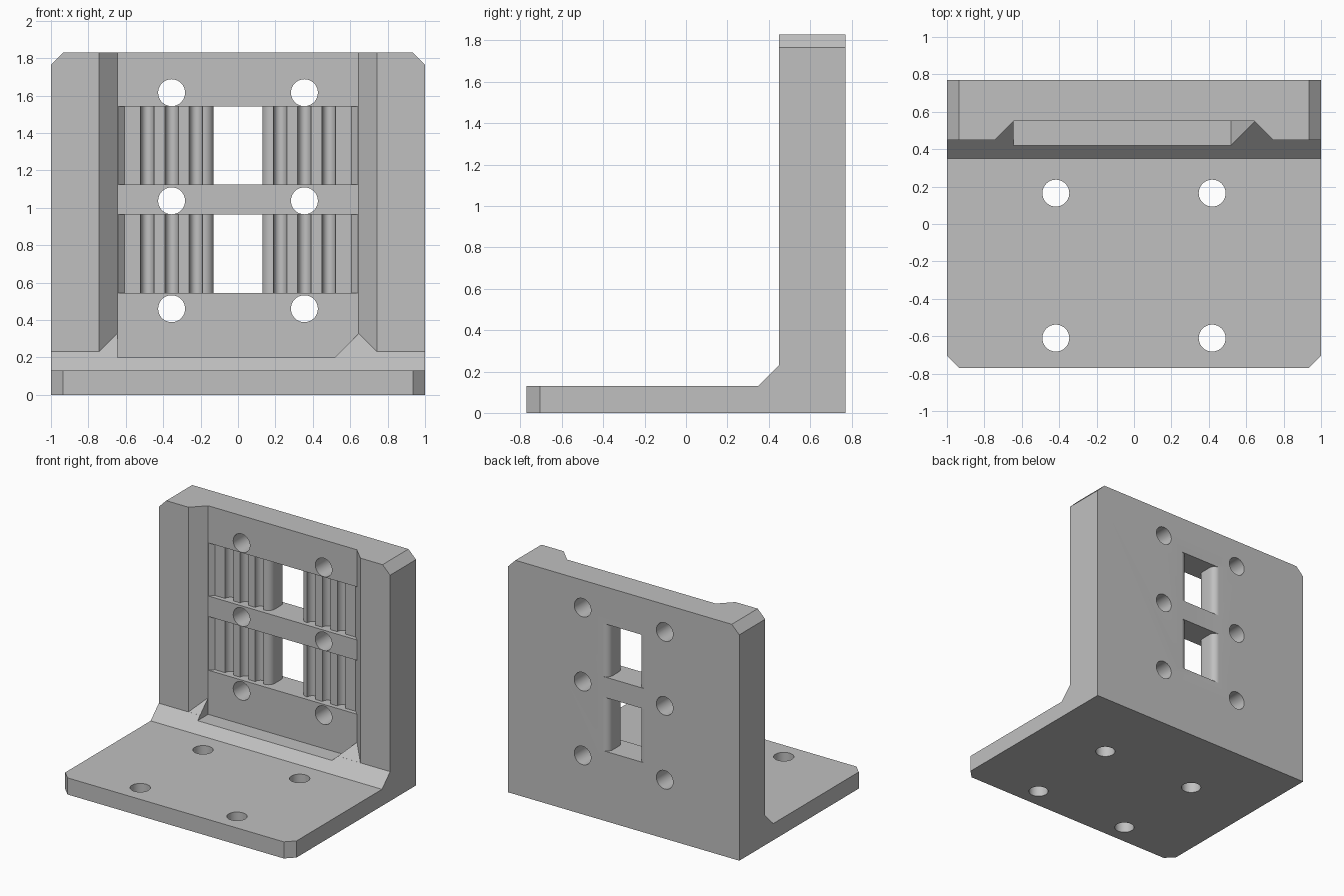
import bpy, bmesh
from math import sin, cos, pi
from mathutils import Vector

old = bpy.data.objects.get("Cube")
if old:
    bpy.data.objects.remove(old, do_unlink=True)

grey = bpy.data.materials.new("plain grey")
grey.use_nodes = True
colour = (0.53, 0.53, 0.53, 1)
grey.diffuse_color = colour
grey.node_tree.nodes["Principled BSDF"].inputs["Base Color"].default_value = colour


def prism(name, points, axis, low, high):
    """Extrude a 2D profile along an axis; the profile uses the other two axes in order."""
    bm = bmesh.new()

    def place(p, d):
        c = list(p)
        c.insert("xyz".index(axis), d)
        return Vector(c)

    face = bm.faces.new([bm.verts.new(place(p, low)) for p in points])
    moved = bmesh.ops.extrude_face_region(bm, geom=[face])["geom"]
    shift = place((0, 0), high - low)
    bmesh.ops.translate(bm, vec=shift, verts=[v for v in moved if isinstance(v, bmesh.types.BMVert)])
    bmesh.ops.recalc_face_normals(bm, faces=bm.faces)
    mesh = bpy.data.meshes.new(name)
    bm.to_mesh(mesh)
    bm.free()
    mesh.materials.append(grey)
    obj = bpy.data.objects.new(name, mesh)
    bpy.context.collection.objects.link(obj)
    return obj


def cut(target, cutter):
    cutter.hide_render = True
    mod = target.modifiers.new("cut", "BOOLEAN")
    mod.operation = "DIFFERENCE"
    mod.solver = "EXACT"
    mod.object = cutter
    bpy.context.view_layer.objects.active = target
    bpy.ops.object.modifier_apply(modifier=mod.name)
    bpy.data.objects.remove(cutter, do_unlink=True)


def circle(x, y, r=0.072, n=40):
    return [(x + r * cos(2 * pi * i / n), y + r * sin(2 * pi * i / n)) for i in range(n)]


def mirrored(half):
    return half + [(-x, y) for x, y in reversed(half)]


# L-shaped body with a sloped inner corner
BACK, WALL, TOP, BASE = 0.77, 0.45, 1.83, 0.13
bracket = prism("angle_bracket", [(-BACK, 0), (BACK, 0), (BACK, TOP), (WALL, TOP),
                                  (WALL, 0.23), (WALL - 0.1, BASE), (-BACK, BASE)], "x", -1, 1)

# Clipped corners on the base front and the wall top
bm = bmesh.new()
bm.from_mesh(bracket.data)
corners = []
for e in bm.edges:
    a, b = (v.co for v in e.verts)
    if abs(a.x - b.x) > 0.01:
        continue
    if max(a.y, b.y) < -0.7 or min(a.z, b.z) > 1.8:
        corners.append(e)
bmesh.ops.bevel(bm, geom=corners, offset=0.065, offset_type="OFFSET", segments=1, affect="EDGES")
bm.to_mesh(bracket.data)
bm.free()

# Wide channel with slanted sides, its foot following the corner slope
FLOOR, HALF = 0.55, 0.643
channel = prism("channel_cutter", mirrored([(HALF + 0.102, WALL - 0.002), (HALF, FLOOR)]), "z", 0, 2)
for v in channel.data.vertices:
    if v.co.z < 1:
        v.co.z = v.co.y - 0.2195
cut(bracket, channel)

# Flat seat cut through the slope, with one slanted end
cut(bracket, prism("seat_cutter", [(-HALF, 0.2), (0.518, 0.2), (HALF, 0.325), (HALF, 2), (-HALF, 2)],
                   "y", 0.3, FLOOR + 0.0005))

# Toothed belt pockets with a round-edged window
DEEP = 0.585
pocket = [(HALF, 0.5), (HALF, FLOOR), (0.608, DEEP)]
for c in (0.485, 0.355, 0.225):
    pocket += [(c + 0.036 * cos(pi * i / 12), DEEP + 0.046 * sin(pi * i / 12)) for i in range(13)]
quarter = [pi / 2 * i / 8 for i in range(9)]
pocket += [(0.185 - 0.055 * sin(t), DEEP + 0.055 - 0.055 * cos(t)) for t in quarter]
pocket += [(0.18 - 0.05 * cos(t), BACK - 0.05 + 0.05 * sin(t)) for t in quarter]
pocket += [(0.18, 0.9)]
for low, high in ((0.545, 0.965), (1.125, 1.54)):
    cut(bracket, prism("pocket_cutter", mirrored(pocket), "z", low, high))

# Screw holes through the wall and the base
for side in (-1, 1):
    for z in (0.46, 1.037, 1.615):
        cut(bracket, prism("wall_hole_cutter", circle(side * 0.355, z), "y", 0.3, 1))
    for y in (-0.61, 0.165):
        cut(bracket, prism("base_hole_cutter", circle(side * 0.418, y), "z", -0.1, 0.3))

bpy.ops.object.select_all(action="DESELECT")
bracket.select_set(True)
bpy.context.view_layer.objects.active = bracket
bpy.ops.object.shade_smooth_by_angle(angle=pi / 6)
